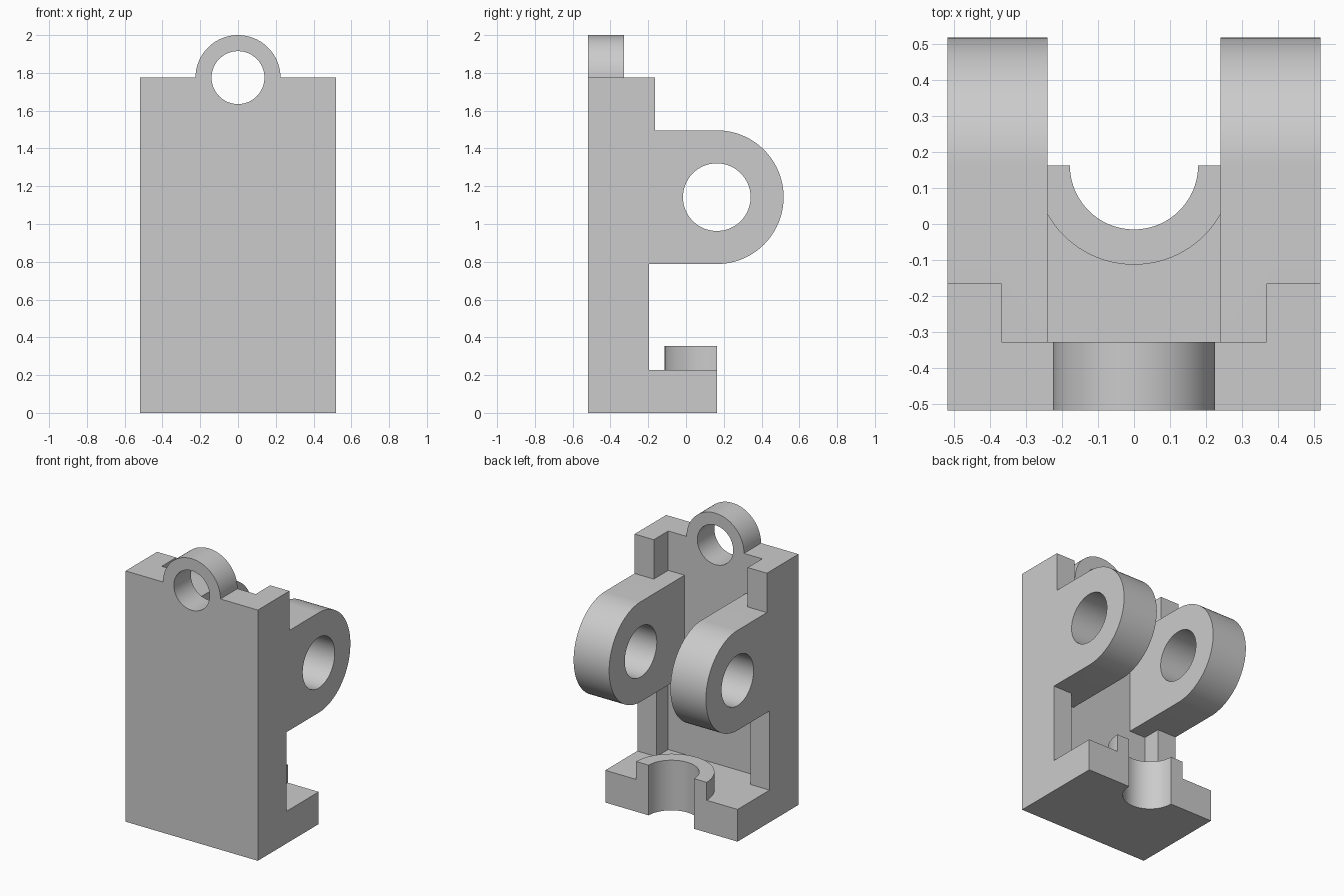
import bpy, bmesh
from math import sin, cos, pi, radians
from mathutils import Vector

cube = bpy.data.objects.get("Cube")
if cube:
    bpy.data.objects.remove(cube, do_unlink=True)

grey = bpy.data.materials.new("plain grey")
grey.use_nodes = True
GREY = (0.6, 0.6, 0.6, 1)
grey.diffuse_color = GREY
grey.node_tree.nodes["Principled BSDF"].inputs["Base Color"].default_value = GREY


def arc(cu, cv, r, start, end, steps=48):
    """Points along an arc, angles in degrees."""
    angles = [radians(start + (end - start) * i / steps) for i in range(steps + 1)]
    return [(cu + r * cos(a), cv + r * sin(a)) for a in angles]


def circle(cu, cv, r):
    return arc(cu, cv, r, 0, 360, 96)[:-1]


def rect(u0, u1, v0, v1):
    return [(u0, v0), (u1, v0), (u1, v1), (u0, v1)]


def prism(name, outline, axis, lo, hi):
    """Extrude a flat outline along x, y or z."""
    place = {"x": lambda u, v, w: (w, u, v),
             "y": lambda u, v, w: (u, w, v),
             "z": lambda u, v, w: (u, v, w)}[axis]
    bm = bmesh.new()
    face = bm.faces.new([bm.verts.new(place(u, v, lo)) for u, v in outline])
    ext = bmesh.ops.extrude_face_region(bm, geom=[face])
    moved = [g for g in ext["geom"] if isinstance(g, bmesh.types.BMVert)]
    bmesh.ops.translate(bm, verts=moved, vec=Vector(place(0, 0, hi - lo)))
    bmesh.ops.recalc_face_normals(bm, faces=bm.faces)
    mesh = bpy.data.meshes.new(name)
    bm.to_mesh(mesh)
    bm.free()
    mesh.materials.append(grey)
    obj = bpy.data.objects.new(name, mesh)
    bpy.context.collection.objects.link(obj)
    return obj


def combine(target, part, operation):
    """Join or cut a part, then remove it."""
    mod = target.modifiers.new(part.name, "BOOLEAN")
    mod.operation, mod.solver, mod.object = operation, "EXACT", part
    bpy.context.view_layer.objects.active = target
    bpy.ops.object.modifier_apply(modifier=mod.name)
    bpy.data.objects.remove(part, do_unlink=True)


W, FRONT, PLATE, BACK = 0.518, -0.518, -0.327, 0.163
TOP, INNER = 1.775, -0.42
LUG_Z, LUG_R = 1.142, 0.354

# Back plate with the rounded hanging ring on its top edge
plate = [(-W, 0), (W, 0), (W, TOP)] + arc(0, TOP, 0.225, 0, 180) + [(-W, TOP)]
bracket = prism("bracket_body", plate, "y", FRONT, PLATE)

# Foot and the raised collar around its notch
parts = [prism("foot", rect(-W, W, 0, 0.228), "z", 0, 1)]
bpy.data.objects.remove(parts.pop(), do_unlink=True)
parts.append(prism("foot", rect(INNER, BACK, 0, 0.228), "x", -W, W))
parts.append(prism("collar", arc(0, BACK, 0.276, 180, 360), "z", 0.1, 0.355))

# Side rails and rounded lugs, one set on each side
lug = ([(INNER, LUG_Z - LUG_R)] + arc(BACK, LUG_Z, LUG_R, -90, 90)
       + [(INNER, LUG_Z + LUG_R)])
for side, s in (("left", 1), ("right", -1)):
    rail = sorted((s * 0.368, s * W))
    ear = sorted((s * 0.24, s * W))
    parts.append(prism(side + "_lower_rail", rect(INNER, -0.195, 0.1, 0.9), "x", *rail))
    parts.append(prism(side + "_upper_rail", rect(INNER, -0.165, 1.3, TOP), "x", *rail))
    parts.append(prism(side + "_lug", lug, "x", *ear))
for part in parts:
    combine(bracket, part, "UNION")

# Holes: ring, lugs and the half-round foot notch
for cutter in (prism("ring_hole", circle(0, TOP, 0.14), "y", -0.7, -0.2),
               prism("lug_hole", circle(BACK, LUG_Z, 0.179), "x", -0.7, 0.7),
               prism("foot_notch", circle(0, BACK, 0.178), "z", -0.2, 0.5)):
    combine(bracket, cutter, "DIFFERENCE")

# Clean flat faces and shade the round ones smooth
bm = bmesh.new()
bm.from_mesh(bracket.data)
bmesh.ops.remove_doubles(bm, verts=bm.verts, dist=0.0001)
bmesh.ops.dissolve_limit(bm, angle_limit=radians(0.5), verts=bm.verts, edges=bm.edges)
bm.to_mesh(bracket.data)
bm.free()
bpy.ops.object.select_all(action="DESELECT")
bracket.select_set(True)
bpy.context.view_layer.objects.active = bracket
bpy.ops.object.shade_smooth_by_angle(angle=radians(30))
